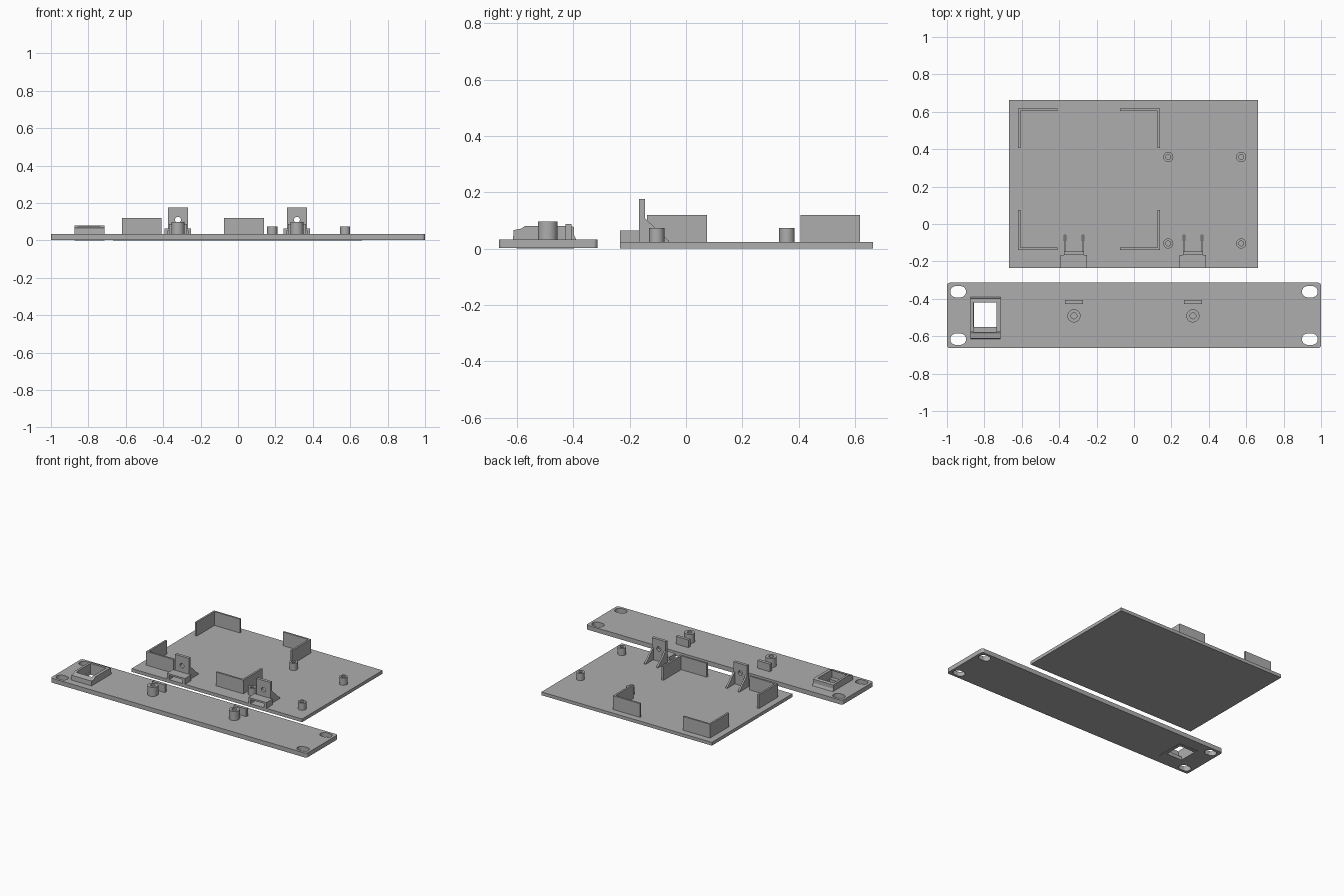
import bpy, bmesh, math
from mathutils import Vector

if "Cube" in bpy.data.objects:
    bpy.data.objects.remove(bpy.data.objects["Cube"])

grey = bpy.data.materials.new("grey plastic")
grey.diffuse_color = (0.42, 0.42, 0.42, 1)
grey.use_nodes = True
grey.node_tree.nodes["Principled BSDF"].inputs["Base Color"].default_value = grey.diffuse_color


def prism(name, pts, lo, hi, axis="z"):
    """Extrude a closed outline from lo to hi along z (points x, y) or x (points y, z)."""
    bm = bmesh.new()
    put = (lambda p: (p[0], p[1], lo)) if axis == "z" else (lambda p: (lo, p[0], p[1]))
    face = bm.faces.new([bm.verts.new(put(p)) for p in pts])
    top = bmesh.ops.extrude_face_region(bm, geom=[face])["geom"]
    d = Vector((0, 0, hi - lo)) if axis == "z" else Vector((hi - lo, 0, 0))
    bmesh.ops.translate(bm, vec=d, verts=[v for v in top if isinstance(v, bmesh.types.BMVert)])
    bmesh.ops.recalc_face_normals(bm, faces=bm.faces)
    me = bpy.data.meshes.new(name)
    bm.to_mesh(me)
    bm.free()
    me.materials.append(grey)
    ob = bpy.data.objects.new(name, me)
    bpy.context.collection.objects.link(ob)
    return ob


def box(name, x0, x1, y0, y1, z0, z1):
    return prism(name, [(x0, y0), (x1, y0), (x1, y1), (x0, y1)], z0, z1)


def rounded(cx, cy, hx, hy, r, n=8):
    """Outline of a rectangle with round corners; r = hx = hy gives a circle."""
    pts = []
    for q, (sx, sy) in enumerate([(1, 1), (-1, 1), (-1, -1), (1, -1)]):
        for i in range(n + 1):
            a = (q + i / n) * math.pi / 2
            p = (round(cx + sx * (hx - r) + r * math.cos(a), 6),
                 round(cy + sy * (hy - r) + r * math.sin(a), 6))
            if p not in pts:
                pts.append(p)
    return pts


def cut(ob, cutter):
    cutter.hide_render = True
    cutter.hide_viewport = True
    cutter.name = "cutter"
    m = ob.modifiers.new("cut", "BOOLEAN")
    m.operation, m.solver, m.object = "DIFFERENCE", "EXACT", cutter


def smooth(ob):
    for o in bpy.context.selected_objects:
        o.select_set(False)
    ob.select_set(True)
    bpy.context.view_layer.objects.active = ob
    bpy.ops.object.shade_smooth_by_angle(angle=math.radians(30))


def tube(name, x, y, r, hole, z0, z1):
    ob = prism(name, rounded(x, y, r, r, r), z0, z1)
    smooth(ob)
    cut(ob, prism("cutter", rounded(x, y, hole, hole, hole), z0 + 0.004, z1 + 0.02))


# Tray
T = 0.023
box("tray", -0.667, 0.664, -0.234, 0.664, 0, T)

# L-shaped corner walls
w, ln = 0.013, 0.212
for x, sx in ((-0.62, 1), (0.138, -1)):
    for y, sy in ((-0.138, 1), (0.618, -1)):
        pts = [(0, 0), (ln, 0), (ln, w), (w, w), (w, ln), (0, ln)]
        prism("corner_wall", [(x + sx * a, y + sy * b) for a, b in pts], T - 0.002, 0.12)

# Board standoffs
for x in (0.183, 0.573):
    for y in (-0.104, 0.358):
        tube("board_standoff", x, y, 0.027, 0.013, T - 0.002, 0.073)

# Front panel with rounded corners and slotted mounting holes
P0, P1 = 0.002, 0.033
panel = prism("front_panel", rounded(0, -0.489, 1, 0.175, 0.016), P0, P1)
for x in (-0.94, 0.94):
    for y in (-0.616, -0.362):
        cut(panel, prism("cutter", rounded(x, y, 0.042, 0.03, 0.03), -0.1, 0.1))
cut(panel, box("cutter", -0.868, -0.716, -0.595, -0.41, -0.1, 0.1))

# Brackets on the tray, posts and locating tabs on the panel
for x in (-0.321, 0.315):
    block = box("bracket_block", x - 0.071, x + 0.071, -0.234, -0.165, T - 0.002, 0.064)
    cut(block, box("cutter", x - 0.053, x + 0.053, -0.3, -0.172, T, 0.052))
    plate = box("bracket_plate", x - 0.054, x + 0.054, -0.167, -0.146, T - 0.002, 0.176)
    hole = prism("cutter", rounded(0, 0, 0.016, 0.016, 0.016), -0.1, 0.1)
    hole.rotation_euler = (math.pi / 2, 0, 0)
    hole.location = (x, -0.156, 0.11)
    cut(plate, hole)
    for gx in (x - 0.054, x + 0.042):
        prism("bracket_gusset", [(-0.148, T - 0.002), (-0.06, T - 0.002), (-0.06, 0.027),
                                 (-0.148, 0.11)], gx, gx + 0.012, "x")
    tube("panel_post", x, -0.491, 0.035, 0.016, P1 - 0.002, 0.097)
    box("panel_tab", x - 0.049, x + 0.049, -0.428, -0.406, P1 - 0.002, 0.087)

# Socket frame through the panel
profile = [(-0.602, 0), (-0.398, 0), (-0.398, P1), (-0.39, P1), (-0.398, 0.05), (-0.398, 0.077),
           (-0.41, 0.08), (-0.572, 0.08), (-0.585, 0.071), (-0.612, 0.066), (-0.614, P1), (-0.602, P1)]
frame = prism("socket_frame", profile, -0.873, -0.713, "x")
cut(frame, box("cutter", -0.856, -0.735, -0.55, -0.42, -0.1, 0.2))
cut(frame, box("cutter", -0.857, -0.734, -0.578, -0.421, 0.025, 0.2))
